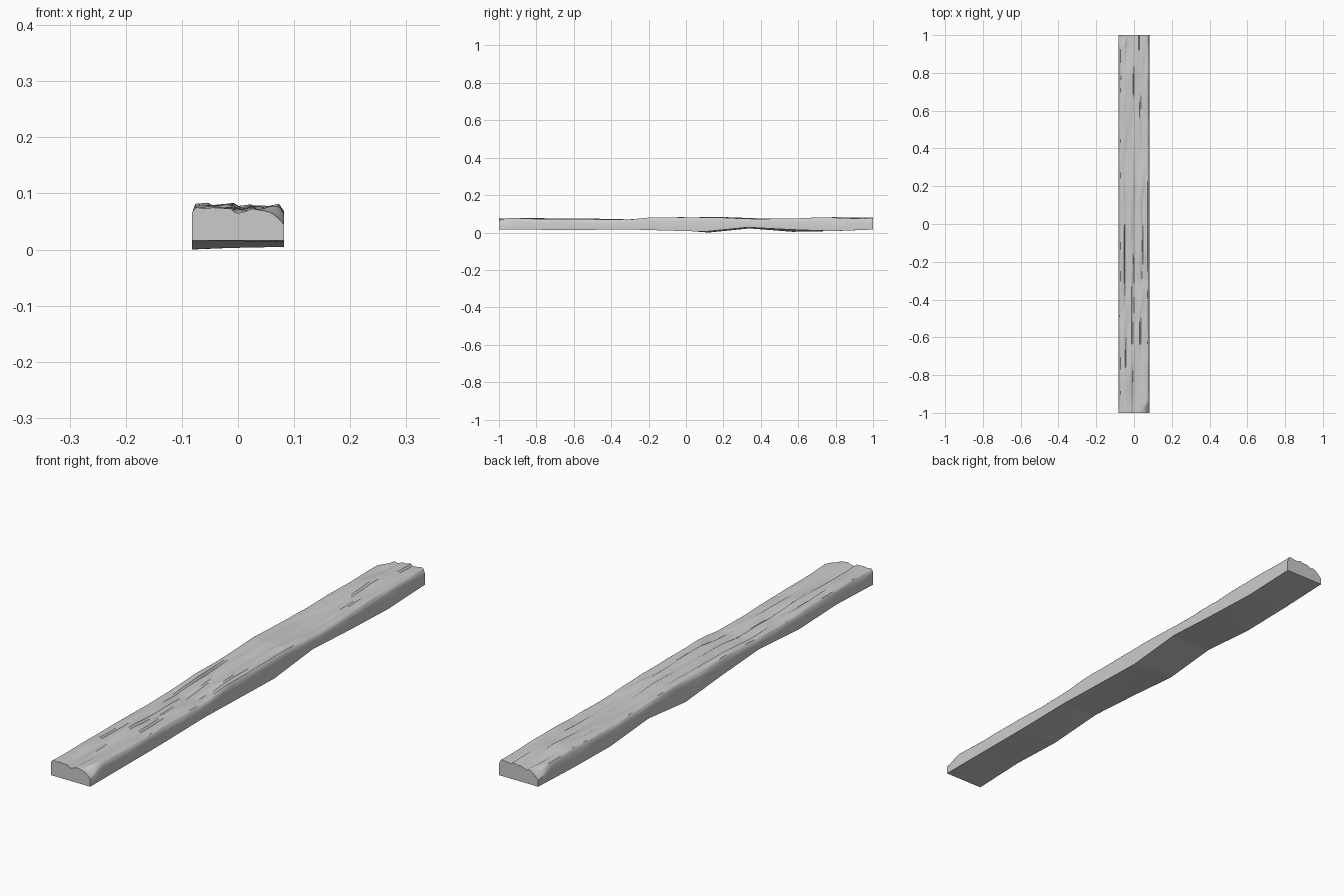
import bpy, bmesh
from mathutils import noise, Vector

if "Cube" in bpy.data.objects:
    bpy.data.objects.remove(bpy.data.objects["Cube"])

HW, NX, NY = 0.082, 36, 180


def lerp(pts, y):
    for (a, u), (b, v) in zip(pts, pts[1:]):
        if y <= b:
            return u + (v - u) * (y - a) / (b - a)
    return pts[-1][1]


def n(x, y, seed):
    return noise.noise(Vector((x, y, seed * 7.31)))


def smooth(t):
    t = max(0.0, min(1.0, t))
    return t * t * (3 - 2 * t)


# Warped underside along each long edge, and the height of the worn top
bottom_left = [(-1, .018), (-.78, .026), (-.56, .018), (-.32, .034), (-.1, .02), (.12, .002),
               (.34, .024), (.57, .006), (.79, .01), (1, .018)]
bottom_right = [(-1, .018), (-.56, .016), (-.32, .019), (.1, .007), (.33, .03), (.56, .018),
                (.78, .01), (1, .018)]
crown = [(-1, .074), (-.6, .076), (-.3, .07), (-.16, .080), (.2, .082), (.4, .075),
         (.6, .074), (.8, .083), (1, .079)]


def bottom_z(x, y):
    t = (x / HW + 1) / 2
    return lerp(bottom_left, y) * (1 - t) + lerp(bottom_right, y) * t


def top_z(x, y):
    z = lerp(crown, y)
    z += .007 * n(x * 18, y * 4, 1) + .004 * n(x * 45, y * 7, 2)
    # long grain splits: steep on one side, gentle on the other
    for i, cx in enumerate((-.045, -.005, .035)):
        c = cx + .014 * n(i * 3.3, y * 2.5, 3)
        depth = .011 * max(0, .35 + n(i * 5.1, y * 4, 4))
        d = x - c
        if d >= 0:
            z -= depth * max(0, 1 - d / .028)
        else:
            z -= depth * max(0, 1 + d / .004)
    # rounded, chipped long edges
    for s, seed in ((-1, 5), (1, 6)):
        drop = .016 + .022 * n(s, y * 4.5, seed) + .006 * n(s, y * 14, seed)
        width = .012 + .006 * n(s, y * 6, seed + 3)
        corner = smooth((-s * y * -1 * -1 - .93) / .07)
        drop = max(.001, min(.034, drop)) * (1 - corner) + .032 * corner
        width = width * (1 - corner) + .055 * corner
        t = max(0, 1 - (HW - s * x) / width)
        z -= drop * t * t
    return max(z, bottom_z(x, y) + .012)


# Plank: closed block with a fine weathered top and a warped underside
bm = bmesh.new()
us = [i / NX * 2 - 1 for i in range(NX + 1)]
xs = [HW * (1.35 * u - .35 * u ** 3) for u in us]
ys = [j / NY * 2 - 1 for j in range(NY + 1)]
top = [[bm.verts.new((x, y, top_z(x, y))) for x in xs] for y in ys]
low = [[bm.verts.new((x, y, bottom_z(x, y))) for x in xs] for y in ys]
for j in range(NY):
    for i in range(NX):
        bm.faces.new((top[j][i], top[j][i + 1], top[j + 1][i + 1], top[j + 1][i]))
        bm.faces.new((low[j][i], low[j + 1][i], low[j + 1][i + 1], low[j][i + 1]))
    for i in (0, NX):
        bm.faces.new((low[j][i], low[j + 1][i], top[j + 1][i], top[j][i]))
for i in range(NX):
    for j in (0, NY):
        bm.faces.new((low[j][i], low[j][i + 1], top[j][i + 1], top[j][i]))
base = min(v.co.z for v in bm.verts)
bmesh.ops.translate(bm, verts=bm.verts, vec=(0, 0, -base))
bmesh.ops.recalc_face_normals(bm, faces=bm.faces)

mesh = bpy.data.meshes.new("weathered_plank")
bm.to_mesh(mesh)
bm.free()
plank = bpy.data.objects.new("weathered_plank", mesh)
bpy.context.collection.objects.link(plank)
bpy.context.view_layer.objects.active = plank
plank.select_set(True)
bpy.ops.object.shade_smooth_by_angle(angle=0.7)
